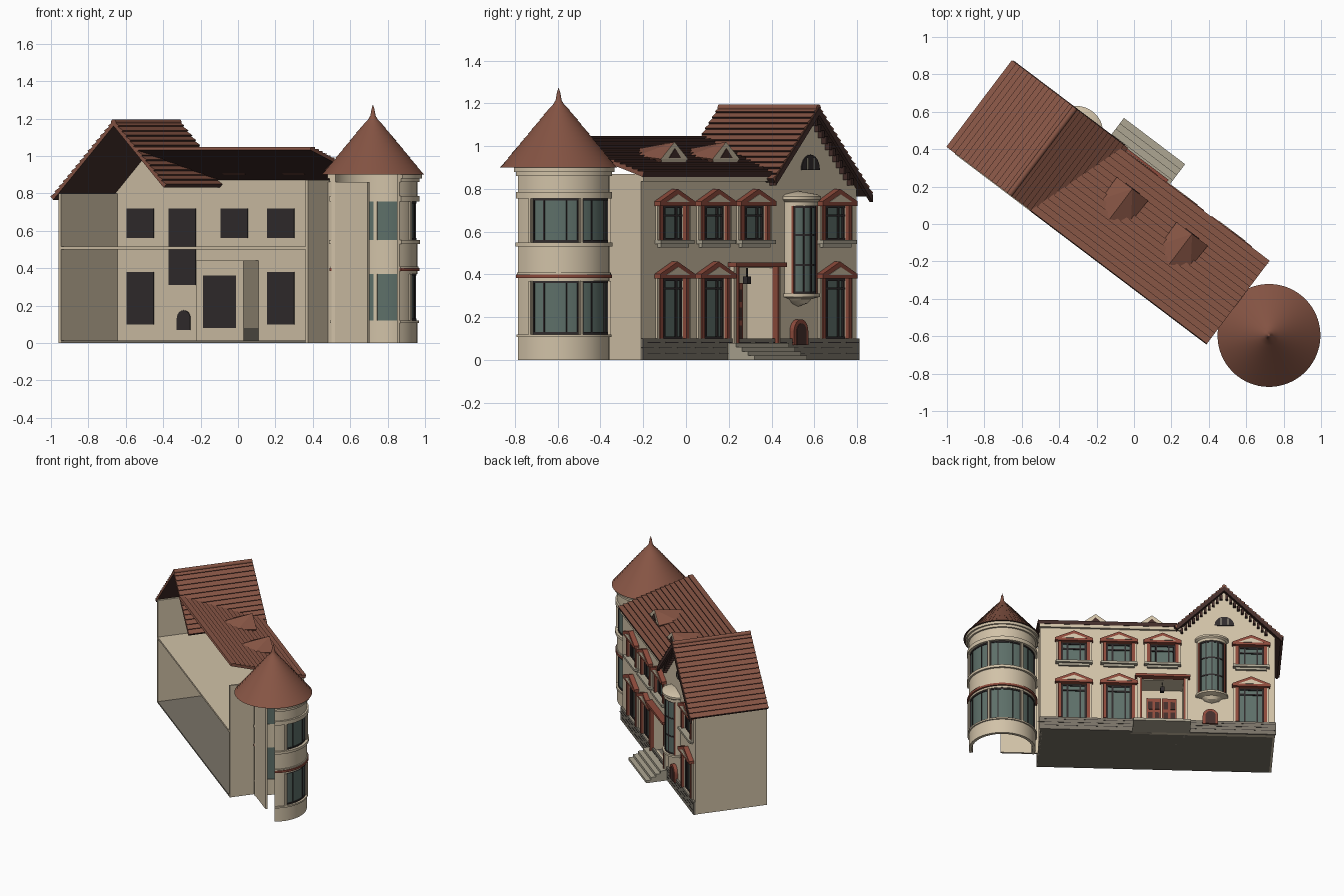
import bpy, bmesh, math
from mathutils import Matrix, Vector

if "Cube" in bpy.data.objects:
    bpy.data.objects.remove(bpy.data.objects["Cube"])

# Local frame: x along the facade, y out of the facade; turned into place at the end
TURN = Matrix.Rotation(math.radians(-37.1), 4, 'Z')


def colour(name, rgb):
    m = bpy.data.materials.new(name)
    m.use_nodes = True
    m.diffuse_color = (*rgb, 1)
    m.node_tree.nodes["Principled BSDF"].inputs["Base Color"].default_value = (*rgb, 1)
    return m


PLASTER = colour("beige plaster", (.64, .54, .39))
TILE = colour("brown roof tile", (.24, .09, .058))
DARK_WOOD = colour("dark brown wood", (.06, .028, .024))
RED = colour("red brick trim", (.27, .07, .045))
GLASS = colour("green grey glass", (.11, .16, .14))
BLACK = colour("near black frame", (.03, .025, .026))
STONE = colour("grey stone", (.19, .17, .135))
PALE = colour("pale stone", (.42, .38, .29))


def finish(name, bm, mats, rule=None, smooth=False):
    bmesh.ops.remove_doubles(bm, verts=bm.verts, dist=1e-5)
    bmesh.ops.recalc_face_normals(bm, faces=bm.faces)
    bm.normal_update()
    if rule:
        for f in bm.faces:
            f.material_index = 1 if rule(f.normal) else 0
    mesh = bpy.data.meshes.new(name)
    bm.to_mesh(mesh)
    bm.free()
    mesh.transform(TURN)
    ob = bpy.data.objects.new(name, mesh)
    bpy.context.scene.collection.objects.link(ob)
    for m in mats:
        mesh.materials.append(m)
    if smooth:
        bpy.ops.object.select_all(action='DESELECT')
        ob.select_set(True)
        bpy.context.view_layer.objects.active = ob
        bpy.ops.object.shade_smooth_by_angle(angle=math.radians(30))
    return ob


def loft(bm, rings, capped=True):
    """Skin a row of equal closed sections."""
    vs = [[bm.verts.new(p) for p in r] for r in rings]
    k = len(vs[0])
    for a, b in zip(vs, vs[1:]):
        for i in range(k):
            bm.faces.new((a[i], a[(i + 1) % k], b[(i + 1) % k], b[i]))
    if capped:
        bm.faces.new(vs[0])
        bm.faces.new(vs[-1][::-1])


def prism(name, shapes, y0, y1, mat):
    """Extrude x-z outlines from y0 to y1."""
    bm = bmesh.new()
    for pts in shapes:
        loft(bm, [[(x, y, z) for x, z in pts] for y in (y0, y1)])
    return finish(name, bm, [mat])


def rect(x0, x1, z0, z1):
    return [(x0, z0), (x1, z0), (x1, z1), (x0, z1)]


def arch(x, r, z0, z1):
    return [(x - r, z0)] + [(x - r * math.cos(math.pi * i / 12), z1 + r * math.sin(math.pi * i / 12))
                            for i in range(13)] + [(x + r, z0)]


def box(name, x, y, z, mat):
    return prism(name, [rect(*x, *z)], *y, mat)


def lathe(name, profile, mats, centre, spans, sy=1, rule=None):
    """Turn an r-z section through each angle span in degrees."""
    bm = bmesh.new()
    for a0, a1 in spans:
        n = max(1, round((a1 - a0) / 5))
        angles = [math.radians(a0 + (a1 - a0) * i / n) for i in range(n + 1)]
        loft(bm, [[(centre[0] + r * math.cos(t), centre[1] + sy * r * math.sin(t), z)
                   for r, z in profile] for t in angles], a1 - a0 < 360)
    return finish(name, bm, mats, rule, True)


def tiled_slope(name, eave, ridge, n):
    """Roof plane with overlapping tile courses and a dark underside."""
    (a, b), (c, d) = [[Vector(p) for p in e] for e in (eave, ridge)]
    up = (b - a).cross(c - a).normalized()
    up *= 1 if up.z > 0 else -1
    sides = []
    for lo, hi in ((a, c), (b, d)):
        pts = [lo - up * .014]
        for i in range(n):
            pts += [lo.lerp(hi, i / n) + up * .013, lo.lerp(hi, (i + 1) / n) + up * .003]
        sides.append(pts + [hi - up * .014])
    bm = bmesh.new()
    loft(bm, sides)
    return finish(name, bm, [TILE, DARK_WOOD], lambda v: v.z < -.1)


# Facade with cut openings
FRONT, BACK, INNER = .25, -.28, .222
windows = [(u, .56, .72) for u in (.44, .12, -.19, -.82)] + [(u, .1, .38) for u in (.44, .12, -.82)]
DOOR, BAY, RIDGE = -.19, -.54, -.626
facade = prism("facade_wall", [[(-.99, 0), (.68, 0), (.68, .87), (-.335, .87), (RIDGE, 1.16), (-.99, .8)]],
               INNER, FRONT, PLASTER)
holes = [rect(u - .09, u + .09, z0, z1) for u, z0, z1 in windows]
holes += [rect(DOOR - .15, DOOR + .15, .08, .43), rect(BAY - .09, BAY + .09, .31, .72)]
cutter = prism("opening_cutter", holes, .1, .4, PLASTER)
cutter.hide_render = True
cut = facade.modifiers.new("openings", 'BOOLEAN')
cut.operation, cut.object, cut.solver = 'DIFFERENCE', cutter, 'EXACT'
bpy.context.view_layer.objects.active = facade
bpy.ops.object.modifier_apply(modifier=cut.name)
bpy.data.objects.remove(cutter)

# End walls, floors and plinth; the rear stays open
box("far_end_wall", (-.99, -.975), (BACK, INNER), (0, .8), PLASTER)
box("tower_end_wall", (.665, .68), (BACK, INNER), (0, .87), PLASTER)
box("ground_floor", (-.985, .675), (BACK, FRONT), (0, .012), STONE)
box("upper_floor", (-.975, .665), (BACK, INNER), (.5, .515), PLASTER)
box("plinth", (-.995, .685), (FRONT, .265), (0, .1), STONE)
prism("plinth_joints", [rect(-.99 + .14 * i + .05 * (k % 2), -.89 + .14 * i + .05 * (k % 2), z, z + .003)
                        for i in range(12) for k, z in enumerate((.03, .055, .08))], .265, .267, BLACK)
box("cornice", (-.32, .685), (FRONT, .268), (.835, .868), PLASTER)

# Windows
for u, z0, z1 in windows:
    prism("window_glass", [rect(u - .09, u + .09, z0, z1)], .23, .235, GLASS)
    prism("window_backing", [rect(u - .09, u + .09, z0, z1)], .217, .224, BLACK)
    bars = [rect(u + s - .006, u + s + .006, z0, z1) for s in (-.083, -.045, .045, .083)]
    bars += [rect(u - .09, u + .09, z, z + .01) for z in (z0, z1 - .05, z1 - .01)]
    prism("window_bars", bars, .235, .243, BLACK)
    prism("window_jambs", [rect(u + s - .012, u + s + .012, z0, z1) for s in (-.1, .1)], FRONT, .268, RED)
    prism("window_pilasters", [rect(u + s - .008, u + s + .008, z0, z1) for s in (-.12, .12)], FRONT, .262, PLASTER)
    prism("window_pediment", [[(u - .135, z1), (u + .135, z1), (u + .135, z1 + .022), (u, z1 + .08),
                               (u - .135, z1 + .022)]], FRONT, .285, RED)
    prism("pediment_panel", [[(u - .09, z1 + .018), (u + .09, z1 + .018), (u, z1 + .055)]], .285, .288, PLASTER)
    if z0 > .5:
        box("window_sill", (u - .13, u + .13), (FRONT, .285), (z0 - .018, z0), PALE)
        box("sill_apron", (u - .11, u + .11), (FRONT, .268), (z0 - .035, z0 - .018), PALE)

# Recessed entrance
box("porch_back", (DOOR - .16, DOOR + .16), (.09, .1), (0, .44), PLASTER)
for s in (-1, 1):
    x = DOOR + s * .155
    box("porch_side", (x - .005, x + .005), (.1, INNER), (0, .44), PLASTER)
    box("portal_pilaster", (x + s * .012 - .014, x + s * .012 + .014), (FRONT, .275), (.08, .435), PLASTER)
    box("portal_edge", (x - .006, x + .006), (FRONT, .282), (.08, .435), RED)
    x = DOOR + s * .055
    box("door_leaf", (x - .052, x + .052), (.1, .11), (.08, .36), RED)
    prism("door_panels", [rect(x + k - .016, x + k + .016, z, z + .06) for k in (-.024, .024)
                          for z in (.1, .185, .27)], .11, .114, DARK_WOOD)
box("porch_ceiling", (DOOR - .16, DOOR + .16), (.09, INNER), (.43, .44), PLASTER)
box("porch_floor", (DOOR - .16, DOOR + .16), (.09, FRONT), (0, .08), STONE)
box("door_backing", (DOOR - .11, DOOR + .11), (.086, .091), (.08, .36), BLACK)
box("portal_lintel", (DOOR - .195, DOOR + .195), (FRONT, .3), (.436, .455), RED)
box("porch_lantern", (DOOR - .014, DOOR + .014), (.2, .228), (.355, .39), BLACK)
box("lantern_stem", (DOOR - .003, DOOR + .003), (.211, .217), (.39, .43), BLACK)
for i in range(4):
    box("entrance_step", (-.385, .025), (FRONT, .42 - .036 * i), (.02 * i, .02 * i + .02), PALE)

# Oriel bay
centre, half = (BAY, FRONT), [(0, 180)]
lathe("bay_cap", [(0, .72), (.105, .72), (.105, .74), (.12, .75), (.12, .765), (.1, .775), (0, .79)],
      [PLASTER], centre, half, .8)
lathe("bay_base", [(0, .25), (.05, .265), (.07, .285), (.115, .295), (.115, .31), (0, .31)],
      [PLASTER], centre, half, .8)
lathe("bay_glass", [(.085, .31), (.092, .31), (.092, .72), (.085, .72)], [GLASS], centre, [(30, 150)], .8)
lathe("bay_mullions", [(.085, .31), (.098, .31), (.098, .72), (.085, .72)], [BLACK], centre,
      [(a, a + 5) for a in (30, 60, 87, 115, 145)], .8)
for z in (.31, .44, .58, .71):
    lathe("bay_rail", [(.085, z), (.096, z), (.096, z + .01), (.085, z + .01)], [BLACK], centre, [(30, 150)], .8)
lathe("bay_piers", [(.085, .31), (.105, .31), (.105, .72), (.085, .72)], [PLASTER], centre, [(0, 24), (156, 180)], .8)
lathe("bay_red_edges", [(.085, .31), (.108, .31), (.108, .72), (.085, .72)], [RED], centre,
      [(24, 30), (150, 156)], .8)
box("bay_backing", (BAY - .09, BAY + .09), (.217, .224), (.31, .72), BLACK)

# Small arched door and half-round gable vent
prism("arched_surround", [arch(-.53, .055, .07, .135)], FRONT, .275, RED)
prism("arched_door", [arch(-.53, .036, .07, .135)], .275, .279, DARK_WOOD)
prism("arched_door_backing", [arch(-.53, .045, .07, .13)], .217, INNER, BLACK)
prism("gable_vent", [arch(-.63, .07, .888, .89)], FRONT, .256, BLACK)
prism("vent_bars", [rect(-.63 + s - .004, -.63 + s + .004, .89, .945) for s in (-.025, .025)], .256, .261, PALE)

# Main roofs
BR, FR = -.276, .305
tiled_slope("gable_roof_outer", [(-1.04, BR, .775), (-1.04, FR, .775)], [(RIDGE, BR, 1.18), (RIDGE, FR, 1.18)], 15)
tiled_slope("gable_roof_inner", [(-.28, BR, .84), (-.28, FR, .84)], [(RIDGE, BR, 1.18), (RIDGE, FR, 1.18)], 13)
tiled_slope("lean_roof", [(-.30, .277, .87), (.697, .277, .87)], [(-.485, BR, 1.045), (.697, BR, 1.045)], 16)
lathe("ridge_cap", [(0, BR), (.016, BR), (.016, FR), (0, FR)], [TILE], (0, 0), [(0, 360)]).data.transform(
    TURN @ Matrix.Translation((RIDGE, 0, 1.18)) @ Matrix.Rotation(-math.pi / 2, 4, 'X') @ TURN.inverted())

# Gable rake boards and dentils
for s, w, name in ((-1, .414, "outer"), (1, .335, "inner")):
    drop = w * .98
    prism("rake_board_" + name, [[(RIDGE, 1.18), (RIDGE + s * w, 1.18 - drop), (RIDGE + s * w, 1.145 - drop),
                                  (RIDGE, 1.145)]], .29, .309, DARK_WOOD)
    prism("rake_dentils_" + name, [rect(RIDGE + s * t - .009, RIDGE + s * t + .009, 1.115 - t, 1.15 - t)
                                   for t in [.02 + .028 * i for i in range(11)]], FRONT, .275, DARK_WOOD)

# Dormers
for u in (-.12, .28):
    bm = bmesh.new()
    for x, y, z in ((0, .145, 1.02), (-.105, .145, .94), (.105, .145, .94), (0, -.06, .99),
                    (-.1, 0, .955), (.1, 0, .955), (-.07, .13, .9), (.07, .13, .9)):
        bm.verts.new((u + x, y, z))
    bmesh.ops.convex_hull(bm, input=bm.verts)
    finish("dormer", bm, [TILE, PLASTER], lambda v: v.y > .8)
    prism("dormer_window", [[(u - .045, .945), (u + .045, .945), (u, .99)]], .144, .149, DARK_WOOD)

# Round corner tower, open toward the rear
TC, ARC = (.935, -.04), [(-16, 196)]


def band(name, r0, r1, z0, z1, mat, spans=ARC):
    lathe(name, [(r0, z0), (r1, z0), (r1, z1), (r0, z1)], [mat], TC, spans)


band("tower_base_wall", .215, .237, 0, .12, PLASTER)
band("tower_middle_wall", .215, .237, .37, .55, PLASTER)
band("tower_top_wall", .215, .237, .755, .905, PLASTER)
band("tower_red_band", .237, .25, .384, .4, RED)
for z0, z1, r in ((.108, .12, .247), (.4, .41, .244), (.53, .55, .252), (.755, .785, .25),
                  (.86, .88, .25), (.88, .905, .262)):
    band("tower_moulding", .23, r, z0, z1, PLASTER)
starts = (6, 66, 126)
for z0, z1 in ((.12, .37), (.55, .755)):
    band("tower_piers", .215, .237, z0, z1, PLASTER, [(-16, 6), (61, 66), (121, 126), (181, 196)])
    band("tower_columns", .237, .246, z0, z1, PLASTER, [(a - 4, a - 1) for a in starts + (186,)])
    band("tower_glass", .221, .226, z0, z1, GLASS, [(a, a + 55) for a in starts])
    band("tower_mullions", .226, .232, z0, z1, BLACK,
         [(a + k, a + k + 1.5) for a in starts for k in (0, 13, 40, 53.5)])
    for z in (z0, z1 - .01):
        band("tower_rails", .226, .232, z, z + .01, BLACK, [(a, a + 55) for a in starts])
box("tower_link_wall", (.68, .945), (-.1, -.085), (0, .86), PLASTER)

# Conical tower roof with tile courses and a pointed tip
cone, N = [(0, .9)], 13
for i in range(N):
    t, t2 = i / N, (i + 1) / N
    cone += [(.275 - .24 * t, .9 + .29 * t), (.266 - .24 * t2, .905 + .29 * t2)]
cone += [(.014, 1.215), (.008, 1.25), (0, 1.275)]
lathe("tower_roof", cone, [TILE, DARK_WOOD], TC, [(0, 360)], 1, lambda v: v.z < -.9)
